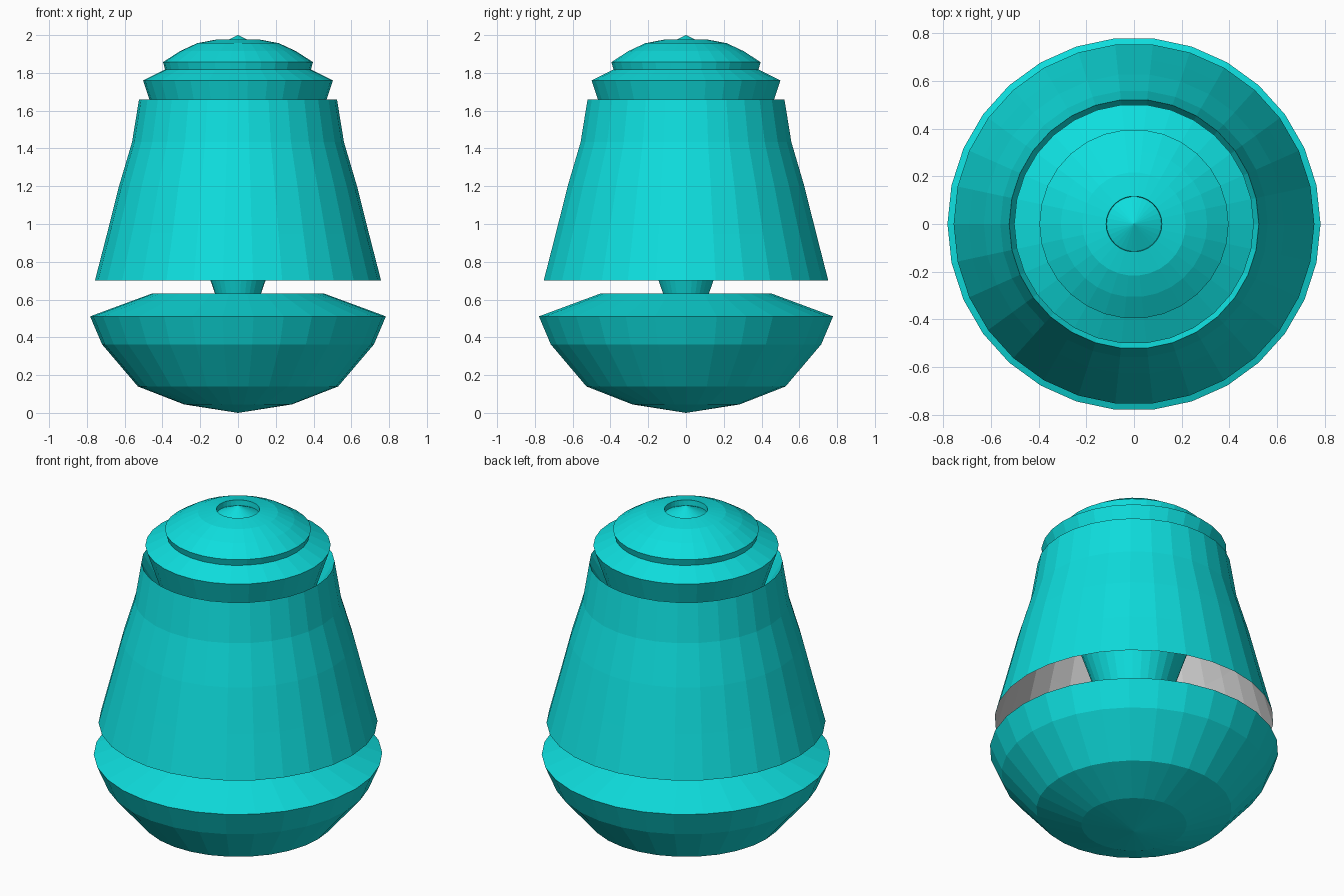
import bpy
import math

if "Cube" in bpy.data.objects:
    bpy.data.objects.remove(bpy.data.objects["Cube"])

SIDES = 30


def material(name, rgb):
    m = bpy.data.materials.new(name)
    m.diffuse_color = (*rgb, 1.0)
    m.use_nodes = True
    m.node_tree.nodes["Principled BSDF"].inputs["Base Color"].default_value = m.diffuse_color
    return m


teal = material("teal", (0.0044, 0.73, 0.73))
grey = material("light grey", (0.62, 0.62, 0.62))


def lathe(name, profile, mat):
    """Revolve (radius, z) points round z; a zero radius becomes a single pole."""
    verts, rings, faces = [], [], []
    for r, z in profile:
        n = SIDES if r > 0 else 1
        start = len(verts)
        for i in range(n):
            a = math.tau * i / SIDES
            verts.append((r * math.cos(a), r * math.sin(a), z))
        rings.append([start + i % n for i in range(SIDES)])
    for low, high in zip(rings, rings[1:]):
        for i in range(SIDES):
            k = (i + 1) % SIDES
            loop = [low[i], low[k], high[k], high[i]]
            faces.append(list(dict.fromkeys(loop)))  # triangles at the poles
    mesh = bpy.data.meshes.new(name)
    mesh.from_pydata(verts, [], faces)
    mesh.materials.append(mat)
    mesh.update()
    obj = bpy.data.objects.new(name, mesh)
    bpy.context.collection.objects.link(obj)
    return obj


# Rounded bowl base with a flat top
lathe("base", [(0, 0.0), (0.286, 0.045), (0.53, 0.14), (0.72, 0.363),
               (0.783, 0.511), (0.455, 0.632), (0, 0.632)], teal)

# Stem flaring upward into the stepped cap, with a small cone set in a recess
lathe("stem_and_cap", [(0.12, 0.625), (0.503, 1.76), (0.386, 1.818),
                       (0.397, 1.857), (0.307, 1.915), (0.217, 1.957),
                       (0.117, 1.976), (0.115, 1.945), (0, 2.0)], teal)

# Outer shade, turning in at the top rim to meet the stem
lathe("shade", [(0.757, 0.702), (0.693, 0.95), (0.63, 1.2), (0.561, 1.433),
                (0.524, 1.66), (0.385, 1.42)], teal)

# Grey lining on the underside of the shade
lathe("shade_lining", [(0.385, 1.412), (0.516, 1.638), (0.555, 1.433),
                       (0.624, 1.2), (0.687, 0.95), (0.756, 0.702)], grey)
